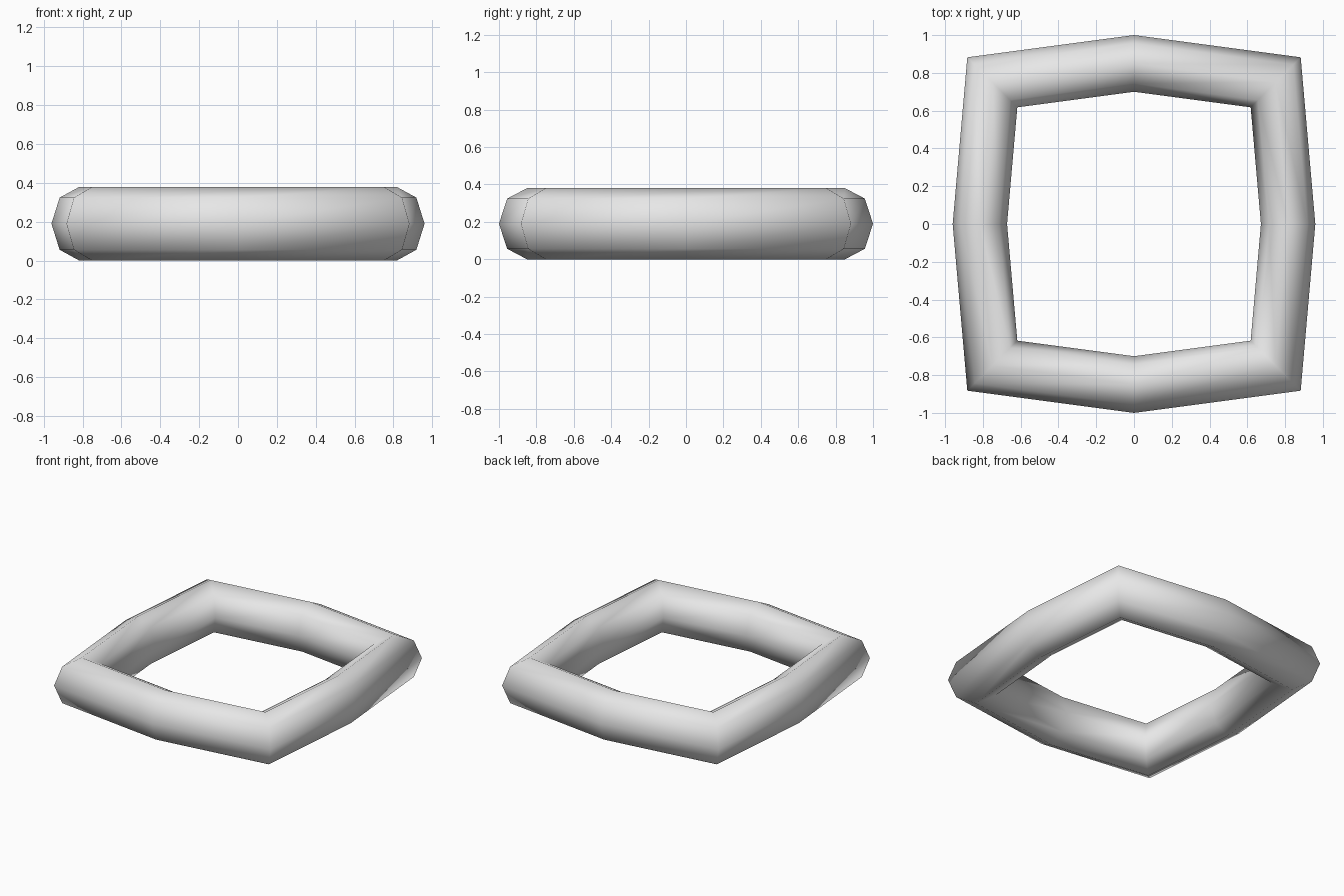
import bpy

old = bpy.data.objects.get("Cube")
if old:
    bpy.data.objects.remove(old, do_unlink=True)

HALF_HEIGHT = 0.19
TUBE = 0.15
SIDE_SCALE = 0.96      # left and right midpoints
CORNER_SCALE = 1.248   # corners pushed outward

# Single plain colour
gray = bpy.data.materials.new("light gray")
gray.use_nodes = True
color = (0.8, 0.8, 0.8, 1)
gray.diffuse_color = color
gray.node_tree.nodes["Principled BSDF"].inputs["Base Color"].default_value = color

# Ring: eight-sided torus reshaped into a bowed square frame
bpy.ops.mesh.primitive_torus_add(major_segments=8, minor_segments=8,
                                 major_radius=0.85, minor_radius=TUBE,
                                 location=(0, 0, 0))
ring = bpy.context.object
ring.name = "square_ring"
for v in ring.data.vertices:
    on_x_axis = abs(v.co.y) < 0.01
    on_y_axis = abs(v.co.x) < 0.01
    scale = SIDE_SCALE if on_x_axis else 1 if on_y_axis else CORNER_SCALE
    v.co.x *= scale
    v.co.y *= scale
    v.co.z = v.co.z * HALF_HEIGHT / TUBE + HALF_HEIGHT

ring.data.materials.append(gray)
bpy.ops.object.shade_smooth()
